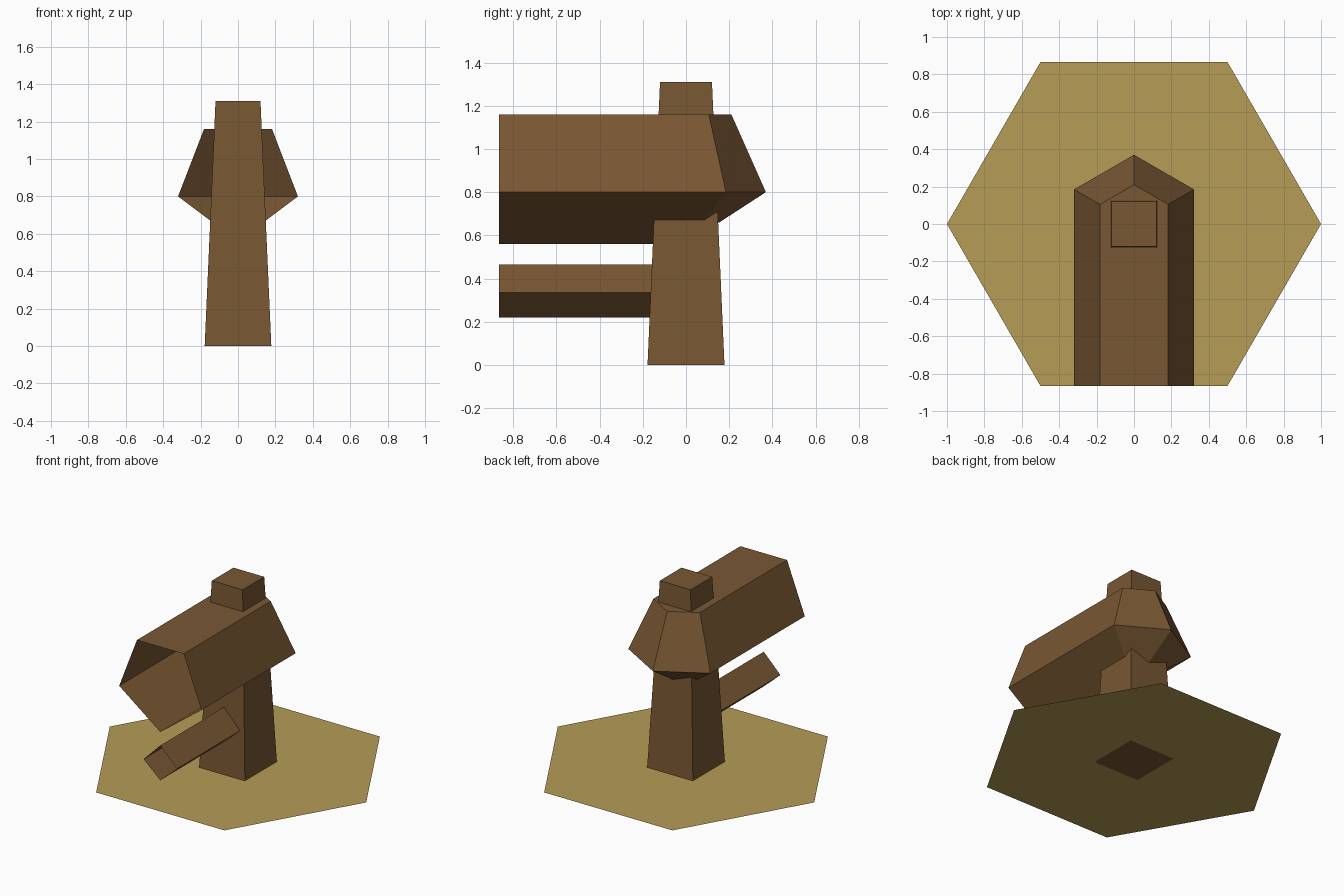
import bpy, bmesh
from math import cos, sin, radians, sqrt

if "Cube" in bpy.data.objects:
    bpy.data.objects.remove(bpy.data.objects["Cube"])


def material(name, rgb):
    m = bpy.data.materials.new(name)
    lin = [((c / 255 + 0.055) / 1.055) ** 2.4 for c in rgb]
    m.diffuse_color = (*lin, 1)
    m.use_nodes = True
    m.node_tree.nodes["Principled BSDF"].inputs["Base Color"].default_value = m.diffuse_color
    return m


WOOD = material("brown wood", (121, 87, 51))
SAND = material("dry sand", (182, 156, 86))
FRONT = -sqrt(3) / 2  # front edge of the hexagon tile


def make(name, verts, faces, mat):
    mesh = bpy.data.meshes.new(name)
    mesh.from_pydata(verts, [], faces)
    bm = bmesh.new()
    bm.from_mesh(mesh)
    bmesh.ops.recalc_face_normals(bm, faces=bm.faces)
    bm.to_mesh(mesh)
    bm.free()
    mesh.materials.append(mat)
    obj = bpy.data.objects.new(name, mesh)
    bpy.context.collection.objects.link(obj)
    return obj


def polar(r, deg, z):
    return (r * cos(radians(deg)), r * sin(radians(deg)), z)


# Flat hexagon ground tile
make("hexagon_tile", [polar(1, 60 * i, 0.0005) for i in range(6)], [range(6)], SAND)

# Tapered square post
post = [polar(r, 45 + 90 * i, z) for r, z in ((0.252, 0), (0.17, 1.31)) for i in range(4)]
make("post", post, [(3, 2, 1, 0), (4, 5, 6, 7)] +
     [(i, (i + 1) % 4, (i + 1) % 4 + 4, i + 4) for i in range(4)], WOOD)

# Large channel: open at the front, closed by half a hexagonal dome at the back
R, r, mid, top, low = 0.37, 0.21, 0.80, 1.16, 0.56
verts = [polar(R, a, mid) for a in (30, 90, 150)]            # 0-2 wide ring
verts += [polar(r, a, top) for a in (30, 90, 150)]           # 3-5 top ring
verts += [(0, 0, low)]                                       # 6 bottom point
verts += [(verts[i][0], FRONT, verts[i][2]) for i in (0, 3, 5, 2, 6)]  # 7-11 front
make("large_channel", verts, [
    (0, 1, 4, 3), (1, 2, 5, 4), (0, 6, 1), (1, 6, 2),        # dome
    (7, 0, 3, 8), (8, 3, 4, 5, 9), (9, 5, 2, 10),            # sides and roof
    (10, 2, 6, 11), (11, 6, 0, 7)], WOOD)                    # lower slopes

# Small diamond pipe, open at the front, running into the post
diamond = [(0, 0.465), (0.13, 0.335), (0, 0.22), (-0.13, 0.335)]
pipe = [(x, y, z) for y in (FRONT, -0.1) for x, z in diamond]
make("small_pipe", pipe, [(i, (i + 1) % 4, (i + 1) % 4 + 4, i + 4) for i in range(4)], WOOD)
